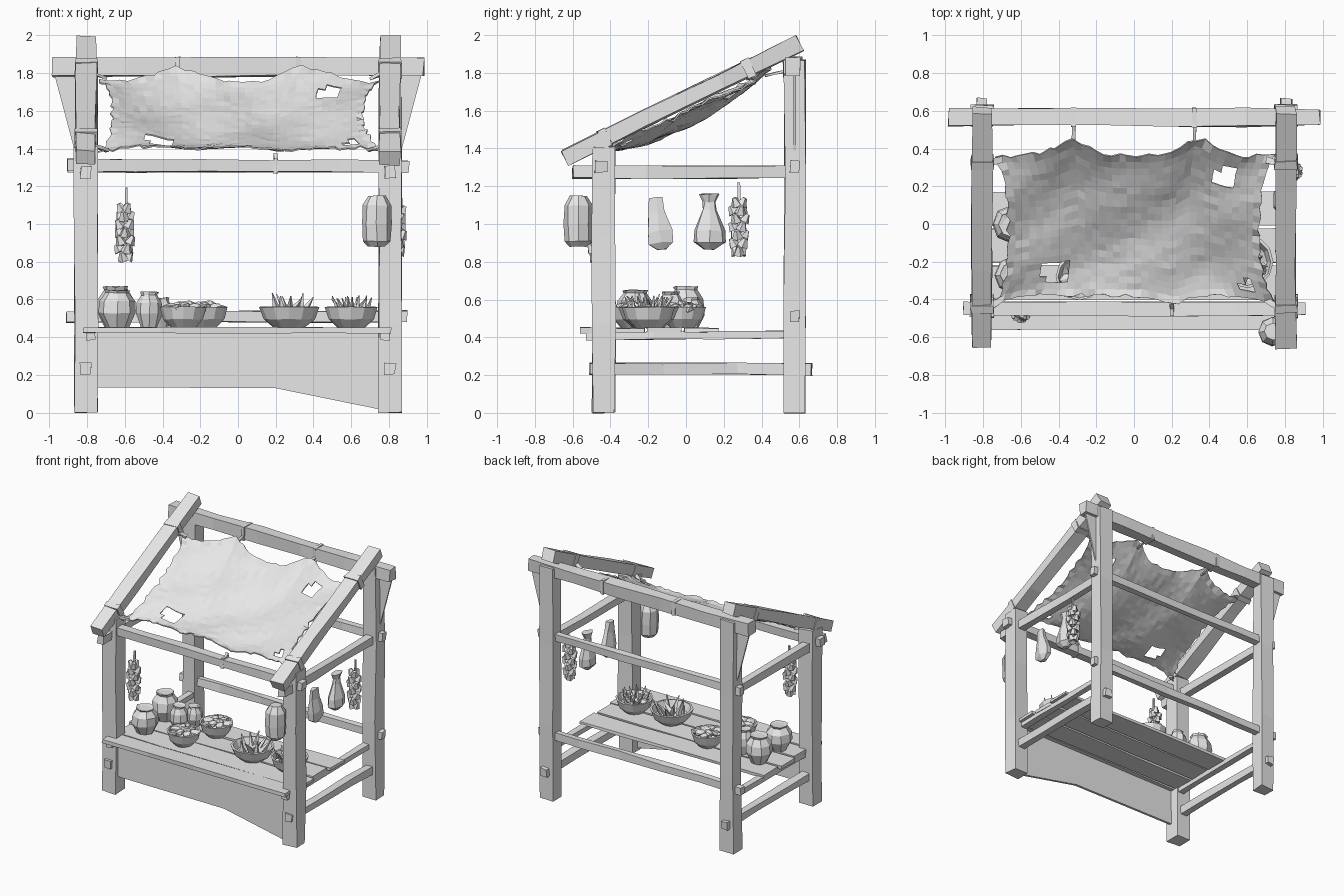
import bpy, bmesh, math, random
from mathutils import Vector, Matrix

random.seed(4)
if "Cube" in bpy.data.objects:
    bpy.data.objects.remove(bpy.data.objects["Cube"], do_unlink=True)

grey = bpy.data.materials.new("plain_grey")
grey.use_nodes = True
grey.diffuse_color = (0.8, 0.8, 0.8, 1)
grey.node_tree.nodes["Principled BSDF"].inputs["Base Color"].default_value = (0.8, 0.8, 0.8, 1)


def finish(name, bm):
    bmesh.ops.recalc_face_normals(bm, faces=bm.faces)
    mesh = bpy.data.meshes.new(name)
    bm.to_mesh(mesh)
    bm.free()
    mesh.materials.append(grey)
    obj = bpy.data.objects.new(name, mesh)
    bpy.context.collection.objects.link(obj)
    return obj


def jitter(amount):
    return Vector([random.uniform(-amount, amount) for _ in range(3)])


def beam(name, a, b, w, h, rough=0.006, rings=4):
    """Rough-hewn timber from a to b, w wide sideways and h high."""
    a, b = Vector(a), Vector(b)
    d = (b - a).normalized()
    side = Vector((1, 0, 0)) if abs(d.z) > 0.9 else d.cross(Vector((0, 0, 1))).normalized()
    up = side.cross(d)
    bm = bmesh.new()
    loops = []
    for i in range(rings):
        c = a.lerp(b, i / (rings - 1))
        loops.append([bm.verts.new(c + side * w / 2 * s + up * h / 2 * t + jitter(rough))
                      for s, t in ((-1, -1), (1, -1), (1, 1), (-1, 1))])
    for lo, hi in zip(loops, loops[1:]):
        for k in range(4):
            bm.faces.new((lo[k], lo[k - 1], hi[k - 1], hi[k]))
    bm.faces.new(loops[0])
    bm.faces.new(loops[-1])
    return finish(name, bm)


def plate(name, points, thickness):
    """Flat panel from a polygon in x and z, extruded along y."""
    bm = bmesh.new()
    face = bm.faces.new([bm.verts.new(p) for p in points])
    ext = bmesh.ops.extrude_face_region(bm, geom=[face])["geom"]
    bmesh.ops.translate(bm, vec=(0, thickness, 0),
                        verts=[v for v in ext if isinstance(v, bmesh.types.BMVert)])
    return finish(name, bm)


def lathe(name, profile, centre, sides=8, rough=0.004, stretch=1.0, tilt=0.0):
    """Faceted turned shape from (radius, height) pairs."""
    bm = bmesh.new()
    loops = []
    turn = Matrix.Rotation(tilt, 3, 'X')
    for r, z in profile:
        loops.append([bm.verts.new(Vector(centre) + turn @ Vector((
            r * stretch * math.cos(math.tau * k / sides), r * math.sin(math.tau * k / sides), z)) + jitter(rough))
            for k in range(sides)])
    for lo, hi in zip(loops, loops[1:]):
        for k in range(sides):
            bm.faces.new((lo[k - 1], lo[k], hi[k], hi[k - 1]))
    bm.faces.new(loops[0])
    bm.faces.new(loops[-1])
    return finish(name, bm)


def chunks(name, centre, radius, count, size, flat=0.6):
    """Heap of small faceted lumps."""
    bm = bmesh.new()
    for i in range(count):
        ang, r = i * 2.4, radius * math.sqrt((i + 0.5) / count)
        pos = Vector(centre) + Vector((r * math.cos(ang), r * math.sin(ang), (radius - r) * 0.3))
        mat = (Matrix.Translation(pos) @ Matrix.Rotation(ang, 4, 'Z')
               @ Matrix.Rotation(random.uniform(-0.6, 0.6), 4, 'X') @ Matrix.Diagonal((size, size * 0.7, size * flat, 1)))
        bmesh.ops.create_icosphere(bm, subdivisions=1, radius=1, matrix=mat)
    return finish(name, bm)


def spikes(name, centre, radius, count, length, width):
    """Bundle of pointed vegetables or leaves leaning outwards."""
    bm = bmesh.new()
    for i in range(count):
        ang, r = i * 2.4, radius * math.sqrt((i + 0.5) / count)
        mat = (Matrix.Translation(Vector(centre) + Vector((r * math.cos(ang), r * math.sin(ang), 0)))
               @ Matrix.Rotation(ang, 4, 'Z') @ Matrix.Rotation(random.uniform(0.1, 0.8), 4, 'Y'))
        bmesh.ops.create_cone(bm, cap_ends=True, segments=4, radius1=width, radius2=0.003,
                              depth=length * random.uniform(0.7, 1.1), matrix=mat)
    return finish(name, bm)


# Posts, sloping rafters, side rails and lashings, one set per side
for s, side in ((1, "left"), (-1, "right")):
    x = 0.805 * s
    beam(side + "_front_post", (x, -0.435, 0), (x, -0.435, 1.41), 0.12, 0.12)
    beam(side + "_back_post", (x, 0.575, 0), (x, 0.575, 1.87), 0.115, 0.11)
    beam(side + "_rafter", (x, -0.64, 1.35), (x, 0.6, 1.957), 0.105, 0.085)
    beam(side + "_upper_side_rail", (x, -0.6, 1.275), (x, 0.56, 1.275), 0.055, 0.065)
    beam(side + "_lower_side_rail", (x, -0.51, 0.235), (x, 0.665, 0.23), 0.06, 0.06)
    beam(side + "_counter_support", (0.78 * s, -0.53, 0.405), (0.78 * s, 0.54, 0.415), 0.05, 0.04, 0.003)
    for part, y in (("lower", -0.43), ("upper", 0.33)):
        z = 1.35 + (y + 0.64) * 0.489
        beam(side + "_" + part + "_lashing", (x, y - 0.02, z - 0.01), (x, y + 0.02, z + 0.01), 0.12, 0.1, 0.004, 2)
    plate(side + "_corner_gusset", [(0.85 * s, 0.57, 1.33), (0.975 * s, 0.57, 1.8), (0.85 * s, 0.57, 1.8)], 0.012)
    # Cords from the canopy corners
    beam(side + "_front_cord", (0.69 * s, -0.39, 1.39), (0.78 * s, -0.45, 1.42), 0.03, 0.015, 0.004, 3)
    beam(side + "_back_cord", (0.7 * s, 0.34, 1.77), (0.79 * s, 0.32, 1.81), 0.03, 0.015, 0.004, 3)

# Long rails
beam("ridge_beam", (-0.985, 0.565, 1.83), (0.985, 0.565, 1.835), 0.09, 0.095, 0.008, 6)
beam("front_rail", (-0.905, -0.45, 1.31), (0.905, -0.45, 1.305), 0.07, 0.065, 0.005, 6)
beam("back_middle_rail", (-0.9, 0.575, 1.305), (0.9, 0.575, 1.305), 0.05, 0.06, 0.005, 6)
beam("back_lower_rail", (-0.91, 0.575, 0.51), (0.895, 0.575, 0.51), 0.05, 0.06, 0.005, 6)

# Rope wraps and canopy ties
for i, x in enumerate((-0.32, 0.32)):
    beam("ridge_wrap_%d" % i, (x - 0.012, 0.565, 1.83), (x + 0.012, 0.565, 1.83), 0.1, 0.108, 0.004, 2)
    beam("ridge_tie_%d" % i, (x, 0.42, 1.785), (x, 0.53, 1.81), 0.02, 0.012, 0.003, 3)
beam("front_wrap", (0.19, -0.45, 1.308), (0.21, -0.45, 1.308), 0.08, 0.08, 0.004, 2)
beam("front_tie", (0.2, -0.42, 1.37), (0.2, -0.46, 1.33), 0.02, 0.012, 0.003, 3)


# Sagging torn canopy
def tug(u, at, width):
    return max(0, 1 - abs(u - at) / width) ** 2


COLS, ROWS = 36, 22
bm = bmesh.new()
grid = []
for j in range(ROWS + 1):
    v = j / ROWS
    row = []
    for i in range(COLS + 1):
        u = 2 * i / COLS - 1
        back = 0.36 + 0.09 * tug(u, -0.46, 0.35) + 0.1 * tug(u, 0.46, 0.35)
        front = -0.38 - 0.05 * tug(u, 0.3, 0.3) - 0.04 * tug(abs(u), 1, 0.3)
        y = front + (back - front) * v
        x = u * (0.665 + 0.075 * abs(2 * v - 1) ** 3)
        sag = 0.075 * (1 - u * u) * math.sin(math.pi * v) ** 0.7
        z = 1.39 + (y + 0.42) * 0.49 - sag + 0.012 * math.sin(7 * u + 4 * v) + 0.008 * math.sin(11 * v - 6 * u)
        edge = i in (0, COLS) or j in (0, ROWS)
        p = Vector((x, y, z)) + jitter(0.012 if edge else 0.003)
        row.append(bm.verts.new(p))
    grid.append(row)
holes = ((0.48, 0.25, 0.06, 0.05), (-0.42, -0.25, 0.085, 0.05), (0.6, -0.33, 0.03, 0.035))
for j in range(ROWS):
    for i in range(COLS):
        quad = (grid[j][i], grid[j][i + 1], grid[j + 1][i + 1], grid[j + 1][i])
        c = sum((q.co for q in quad), Vector()) / 4
        if all(((c.x - hx) / rx) ** 2 + ((c.y - hy) / ry) ** 2 > 1 for hx, hy, rx, ry in holes):
            bm.faces.new(quad)
bmesh.ops.delete(bm, geom=[v for v in bm.verts if not v.link_faces], context='VERTS')
canopy = finish("canopy", bm)
canopy.modifiers.new("thickness", 'SOLIDIFY').thickness = 0.008

# Counter planks and front apron
beam("front_plank", (-0.82, -0.485, 0.437), (0.81, -0.485, 0.437), 0.15, 0.03, 0.003, 5)
for i in range(3):
    y = -0.31 + i * 0.195
    beam("counter_plank_%d" % i, (-0.81 - 0.02 * (i % 2), y, 0.437), (0.83 - 0.02 * (i % 2), y, 0.437),
         0.18, 0.026, 0.004, 5)
plate("front_apron", [(-0.76, -0.465, 0.43), (0.8, -0.465, 0.43), (0.85, -0.465, 0.005),
                      (0.74, -0.465, 0.02), (0.2, -0.465, 0.13), (-0.76, -0.465, 0.135)], 0.02)

# Clay pots
pots = ((-0.64, -0.27, 0.1, 0.2), (-0.65, 0, 0.1, 0.22), (-0.47, -0.08, 0.07, 0.19), (-0.41, 0.03, 0.065, 0.16))
for i, (x, y, r, h) in enumerate(pots):
    lathe("pot_%d" % i, [(r * 0.6, 0), (r, h * 0.4), (r * 0.95, h * 0.7), (r * 0.62, h * 0.92),
                         (r * 0.68, h), (r * 0.45, h * 0.97)], (x, y, 0.45), 8)

# Bowls and their produce
bowls = {"slices": (-0.29, -0.28, 0.125), "roots": (-0.18, -0.02, 0.125),
         "carrots": (0.27, -0.2, 0.16), "greens": (0.6, -0.2, 0.14)}
for kind, (x, y, r) in bowls.items():
    lathe(kind + "_bowl", [(r * 0.5, 0), (r * 0.85, 0.045), (r, 0.11), (r * 0.9, 0.112),
                           (r * 0.75, 0.06), (r * 0.4, 0.03)], (x, y, 0.45), 12, 0.002)
    if kind == "carrots":
        spikes(kind, (x, y, 0.55), r * 0.6, 9, 0.17, 0.035)
    elif kind == "greens":
        chunks(kind + "_base", (x, y, 0.53), r * 0.65, 8, 0.045)
        spikes(kind, (x, y, 0.57), r * 0.75, 16, 0.1, 0.016)
    else:
        chunks(kind, (x, y, 0.55), r * 0.7, 9, 0.05, 0.5)

# Hanging lantern
lathe("hanging_lantern", [(0.045, 0.88), (0.073, 0.91), (0.078, 1.0), (0.075, 1.1), (0.045, 1.15)],
      (0.735, -0.57, 0), 8, 0.003)

# Hanging ham and gourd
lathe("hanging_ham", [(0.03, -0.14), (0.07, -0.1), (0.075, -0.04), (0.05, 0.06), (0.038, 0.14)],
      (0.79, -0.145, 1.0), 6, 0.006, 0.6, 0.12)
lathe("hanging_gourd", [(0.03, -0.14), (0.09, -0.1), (0.085, -0.04), (0.04, 0.07), (0.035, 0.11), (0.055, 0.155)],
      (0.79, 0.125, 1.005), 7, 0.004, 0.6)

# Strings of bulbs, each on a cord
for name, x, y, low in (("front", -0.6, -0.47, 0.83), ("side", 0.84, 0.28, 0.86)):
    bm = bmesh.new()
    for level in range(7):
        for k in range(3):
            ang = math.tau * k / 3 + level * 0.9
            r = 0.035 - 0.012 * (level in (0, 6))
            mat = (Matrix.Translation((x + r * math.cos(ang), y + r * math.sin(ang), low + level * 0.043))
                   @ Matrix.Rotation(ang, 4, 'Z') @ Matrix.Rotation(0.5, 4, 'Y'))
            bmesh.ops.create_cone(bm, cap_ends=True, segments=5, radius1=0.032, radius2=0.012,
                                  depth=0.045, matrix=mat)
    finish(name + "_bulb_string", bm)
    beam(name + "_bulb_cord", (x, y, low), (x + 0.01, y, low + 0.36), 0.014, 0.014, 0.003, 5)
